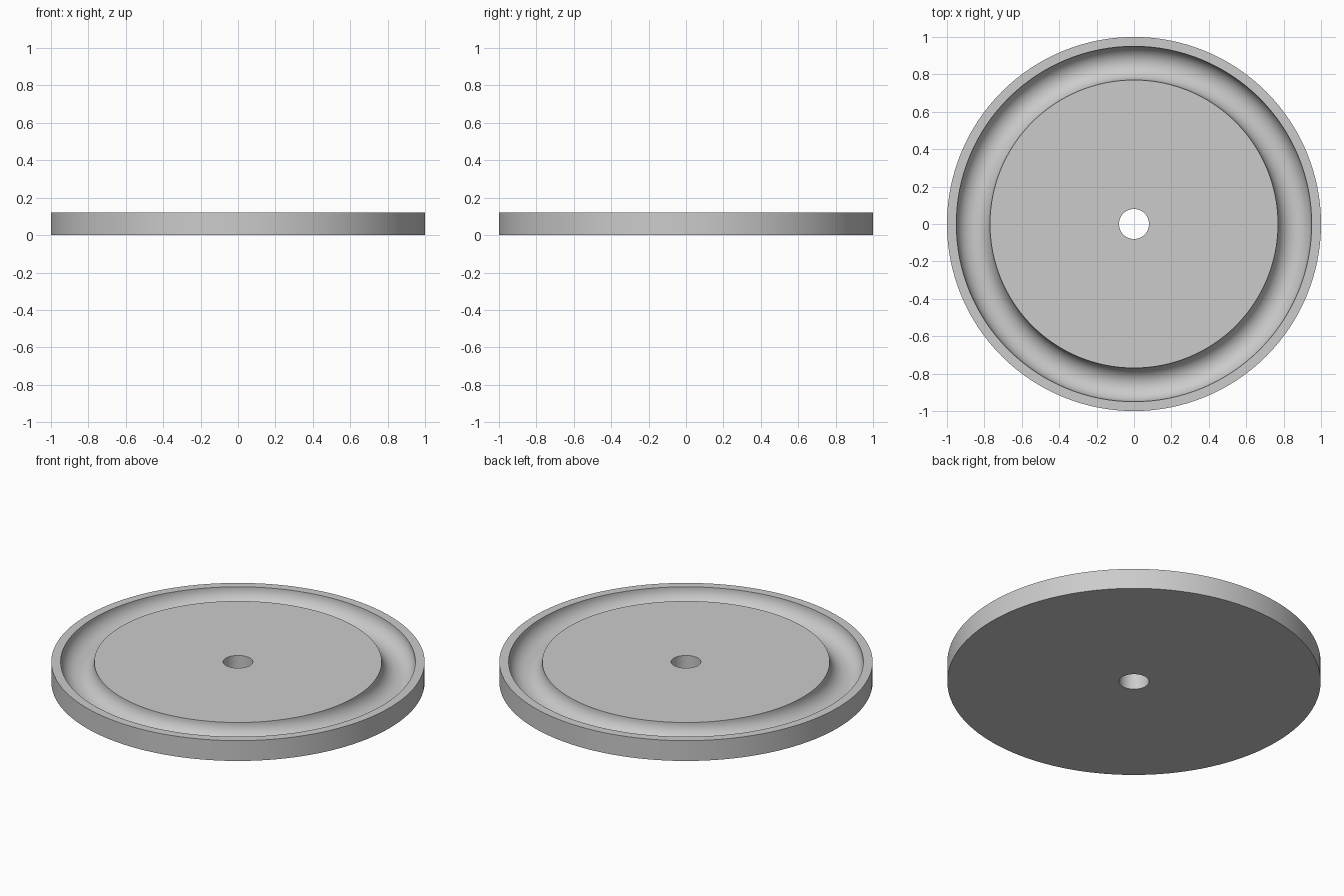
import bpy, bmesh, math
from mathutils import Vector

cube = bpy.data.objects.get("Cube")
if cube:
    bpy.data.objects.remove(cube, do_unlink=True)

OUTER, HOLE, HEIGHT = 1.0, 0.08, 0.12
GROOVE_IN, GROOVE_OUT = 0.77, 0.95
SEGMENTS, ARC_STEPS = 128, 24

# Plain grey material
grey = bpy.data.materials.new("plain grey")
grey.use_nodes = True
color = (0.6, 0.6, 0.6, 1)
grey.diffuse_color = color
grey.node_tree.nodes["Principled BSDF"].inputs["Base Color"].default_value = color

# Cross-section: bore, flat top, half-round groove, rim, outer wall, underside
mid, rad = (GROOVE_IN + GROOVE_OUT) / 2, (GROOVE_OUT - GROOVE_IN) / 2
profile = [(HOLE, 0), (HOLE, HEIGHT)]
for i in range(ARC_STEPS + 1):
    a = math.pi * i / ARC_STEPS
    profile.append((mid - rad * math.cos(a), HEIGHT - rad * math.sin(a)))
profile += [(OUTER, HEIGHT), (OUTER, 0)]

# Revolve the section into a grooved disc
bm = bmesh.new()
verts = [bm.verts.new((r, 0, z)) for r, z in profile]
edges = [bm.edges.new((v, verts[(i + 1) % len(verts)])) for i, v in enumerate(verts)]
bmesh.ops.spin(bm, geom=verts + edges, cent=Vector(), axis=Vector((0, 0, 1)),
               angle=math.tau, steps=SEGMENTS, use_merge=True)
bmesh.ops.remove_doubles(bm, verts=bm.verts, dist=1e-5)
bmesh.ops.recalc_face_normals(bm, faces=bm.faces)
mesh = bpy.data.meshes.new("grooved_disc")
bm.to_mesh(mesh)
bm.free()
mesh.materials.append(grey)

disc = bpy.data.objects.new("grooved_disc", mesh)
bpy.context.collection.objects.link(disc)
bpy.ops.object.select_all(action='DESELECT')
disc.select_set(True)
bpy.context.view_layer.objects.active = disc
bpy.ops.object.shade_smooth_by_angle(angle=math.radians(30))
